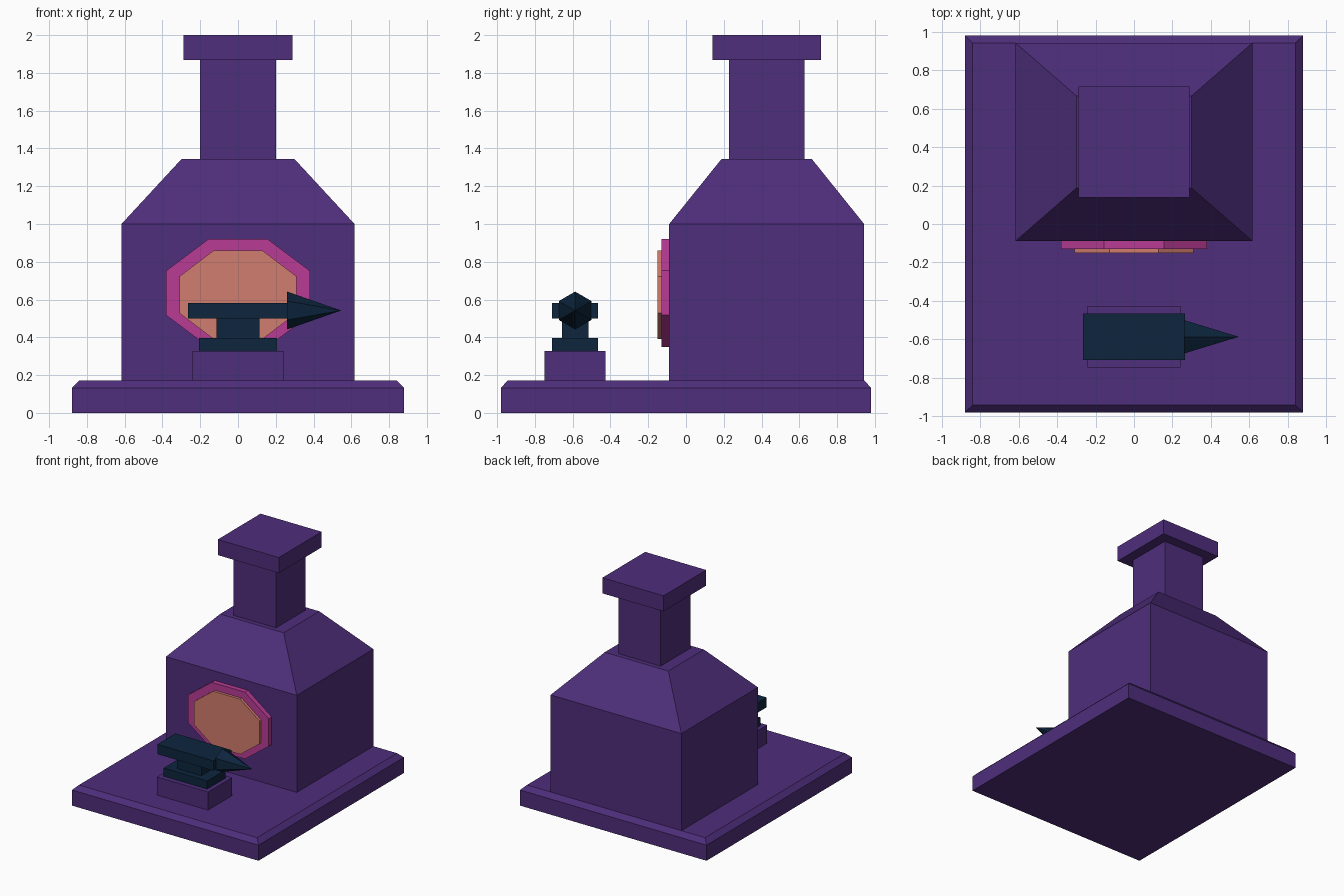
import bpy
import bmesh
from math import radians, cos
from mathutils import Matrix, Vector

cube = bpy.data.objects.get("Cube")
if cube:
    bpy.data.objects.remove(cube, do_unlink=True)


def material(name, hex_code):
    """Flat colour from an sRGB hex code, stored as linear values."""
    srgb = [c / 255 for c in bytes.fromhex(hex_code)]
    linear = [c / 12.92 if c <= 0.04045 else ((c + 0.055) / 1.055) ** 2.4 for c in srgb]
    mat = bpy.data.materials.new(name)
    mat.use_nodes = True
    mat.diffuse_color = (*linear, 1)
    mat.node_tree.nodes["Principled BSDF"].inputs["Base Color"].default_value = (*linear, 1)
    return mat


purple = material("purple stone", "4e2e7b")
pink = material("pink rim", "b83b95")
orange = material("orange glow", "d17d6e")
navy = material("navy iron", "0d253d")


def finish(name, bm, mat):
    bmesh.ops.recalc_face_normals(bm, faces=bm.faces)
    mesh = bpy.data.meshes.new(name)
    bm.to_mesh(mesh)
    bm.free()
    mesh.materials.append(mat)
    obj = bpy.data.objects.new(name, mesh)
    bpy.context.collection.objects.link(obj)
    return obj


def loft(name, mat, y, *levels):
    """Stack of rectangles centred on (0, y); each level is (z, half_x, half_y)."""
    bm = bmesh.new()
    rings = [[bm.verts.new((sx * hx, y + sy * hy, z))
              for sx, sy in ((-1, -1), (1, -1), (1, 1), (-1, 1))]
             for z, hx, hy in levels]
    bm.faces.new(rings[0])
    bm.faces.new(rings[-1])
    for low, high in zip(rings, rings[1:]):
        for i in range(4):
            j = (i + 1) % 4
            bm.faces.new((low[i], low[j], high[j], high[i]))
    return finish(name, bm, mat)


def block(name, mat, y, half_x, half_y, bottom, top):
    return loft(name, mat, y, (bottom, half_x, half_y), (top, half_x, half_y))


def octagon(name, mat, z, half_x, half_z, front, back):
    """Stretched octagonal plate facing the front."""
    bm = bmesh.new()
    matrix = (Matrix.Translation((0, (front + back) / 2, z))
              @ Matrix.Diagonal((half_x, 1, half_z, 1))
              @ Matrix.Rotation(radians(90), 4, "X")
              @ Matrix.Rotation(radians(22.5), 4, "Z"))
    radius = 1 / cos(radians(22.5))
    bmesh.ops.create_cone(bm, cap_ends=True, segments=8, radius1=radius,
                          radius2=radius, depth=back - front, matrix=matrix)
    return finish(name, bm, mat)


# Base slab with a chamfered top edge
loft("base_slab", purple, 0, (0, 0.88, 0.98), (0.133, 0.88, 0.98), (0.172, 0.84, 0.943))

# Furnace body with sloping hood, chimney and cap
loft("furnace_body", purple, 0.427, (0.172, 0.617, 0.516),
     (1.0, 0.617, 0.516), (1.343, 0.3, 0.24))
block("chimney", purple, 0.427, 0.2, 0.2, 1.343, 1.867)
block("chimney_cap", purple, 0.427, 0.288, 0.288, 1.867, 2.0)

# Furnace mouth
octagon("mouth_rim", pink, 0.635, 0.38, 0.285, -0.13, -0.08)
octagon("mouth_glow", orange, 0.625, 0.31, 0.235, -0.152, -0.1)

# Anvil on its plinth
ANVIL_Y = -0.587
block("anvil_plinth", purple, ANVIL_Y, 0.241, 0.161, 0.172, 0.327)
block("anvil_foot", navy, ANVIL_Y, 0.206, 0.122, 0.327, 0.397)
block("anvil_waist", navy, ANVIL_Y, 0.115, 0.07, 0.397, 0.5)
block("anvil_top", navy, ANVIL_Y, 0.265, 0.122, 0.5, 0.583)

# Six-sided horn pointing to the left
horn = bmesh.new()
bmesh.ops.create_cone(horn, cap_ends=True, segments=6, radius1=0.1, radius2=0, depth=0.285,
                      matrix=Matrix.Translation(Vector((0.403, ANVIL_Y, 0.542)))
                      @ Matrix.Rotation(radians(90), 4, "Y")
                      @ Matrix.Rotation(radians(90), 4, "Z"))
bmesh.ops.remove_doubles(horn, verts=horn.verts, dist=0.0001)
finish("anvil_horn", horn, navy)
